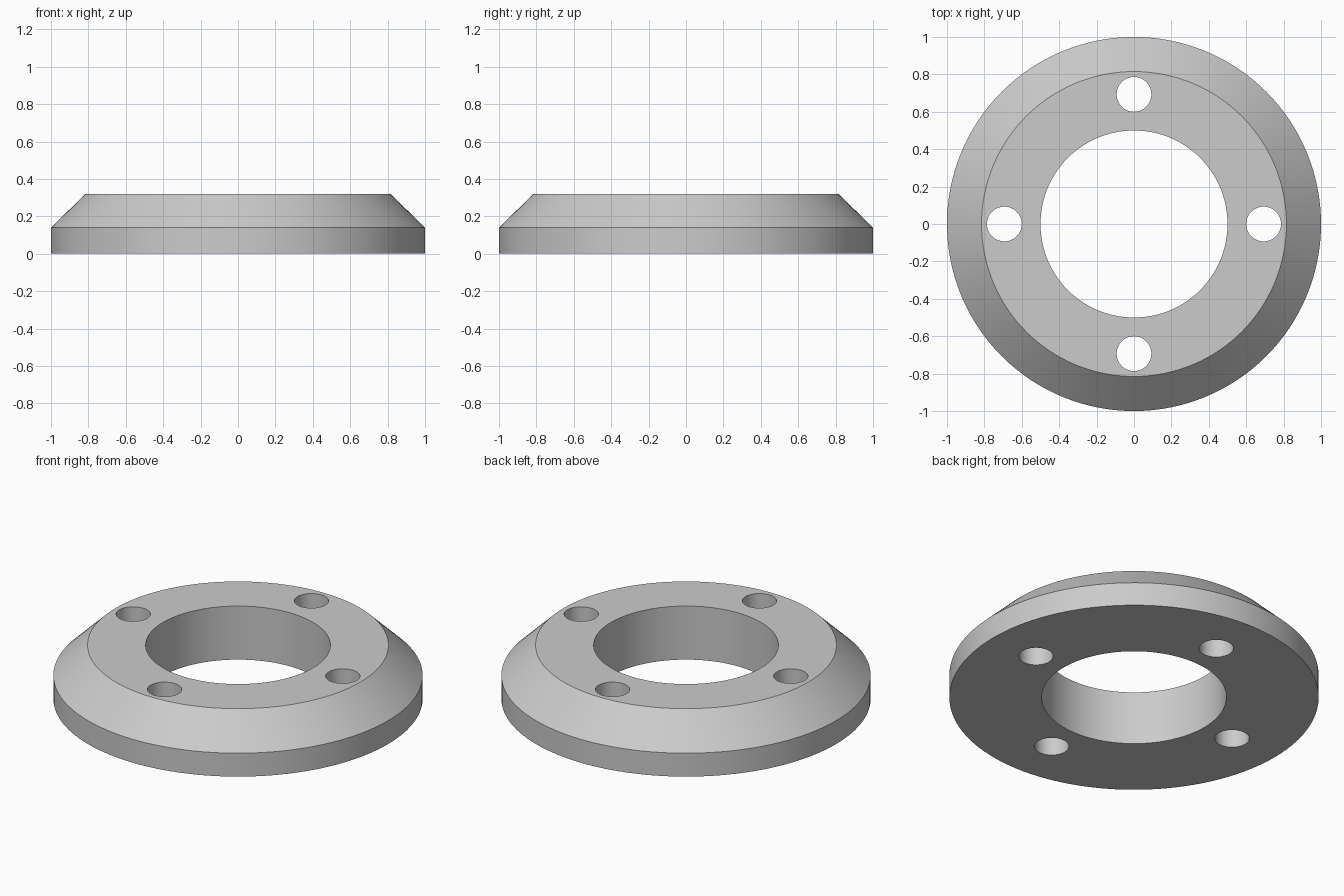
import bpy, bmesh
from math import pi, radians, cos, sin

SEGMENTS = 128
HEIGHT = 0.32
# Closed cross-section of the ring: (radius, z)
PROFILE = [(0.5, 0), (1, 0), (1, 0.14), (0.815, HEIGHT), (0.5, HEIGHT)]
HOLE_RADIUS, HOLE_CIRCLE, HOLES = 0.093, 0.693, 4

old = bpy.data.objects.get("Cube")
if old:
    bpy.data.objects.remove(old, do_unlink=True)


def make_material(name, color):
    mat = bpy.data.materials.new(name)
    mat.use_nodes = True
    mat.diffuse_color = color
    mat.node_tree.nodes["Principled BSDF"].inputs["Base Color"].default_value = color
    return mat


def lathe(name, profile):
    """Revolve a closed profile around z."""
    bm = bmesh.new()
    rings = []
    for i in range(SEGMENTS):
        a = 2 * pi * i / SEGMENTS
        rings.append([bm.verts.new((r * cos(a), r * sin(a), z)) for r, z in profile])
    n = len(profile)
    for i in range(SEGMENTS):
        here, there = rings[i], rings[(i + 1) % SEGMENTS]
        for j in range(n):
            k = (j + 1) % n
            bm.faces.new((here[j], there[j], there[k], here[k]))
    bmesh.ops.recalc_face_normals(bm, faces=bm.faces)
    mesh = bpy.data.meshes.new(name)
    bm.to_mesh(mesh)
    bm.free()
    obj = bpy.data.objects.new(name, mesh)
    bpy.context.collection.objects.link(obj)
    return obj


# Chamfered flange ring
flange = lathe("flange_ring", PROFILE)
flange.data.materials.append(make_material("light grey", (0.6, 0.6, 0.6, 1)))

# Bolt holes through the ring
for i in range(HOLES):
    a = 2 * pi * i / HOLES
    bpy.ops.mesh.primitive_cylinder_add(
        vertices=64, radius=HOLE_RADIUS, depth=1,
        location=(HOLE_CIRCLE * cos(a), HOLE_CIRCLE * sin(a), HEIGHT / 2))
    cutter = bpy.context.object
    cutter.name = "bolt_hole_cutter"
    cutter.hide_render = True
    cut = flange.modifiers.new("bolt_hole", "BOOLEAN")
    cut.operation = "DIFFERENCE"
    cut.solver = "EXACT"
    cut.object = cutter
    bpy.context.view_layer.objects.active = flange
    bpy.ops.object.modifier_apply(modifier=cut.name)
    bpy.data.objects.remove(cutter, do_unlink=True)

# Smooth round walls, crisp rims
bpy.ops.object.select_all(action="DESELECT")
flange.select_set(True)
bpy.context.view_layer.objects.active = flange
bpy.ops.object.shade_smooth_by_angle(angle=radians(30))
